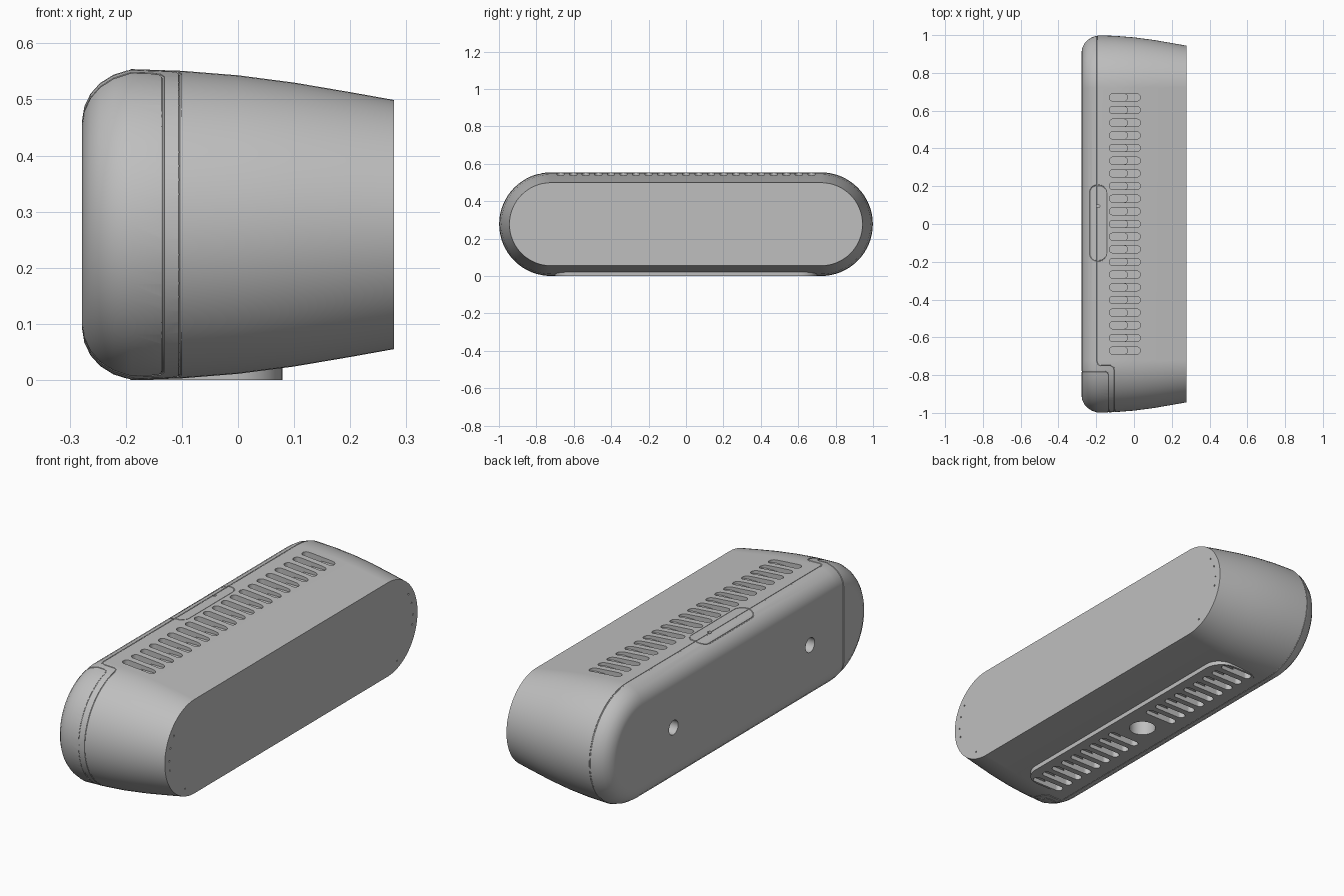
import bpy, bmesh
from math import pi, sin, cos, sqrt, asin, radians
from mathutils import Vector

if "Cube" in bpy.data.objects:
    bpy.data.objects.remove(bpy.data.objects["Cube"])

MID, HALF = 0.277, 0.722   # centre height, half length of the straight run
# Section radius along x, from the rounded back to the tapered front cap
PROFILE = [(-0.278, 0.185), (-0.274, 0.21), (-0.263, 0.233), (-0.246, 0.252),
           (-0.222, 0.267), (-0.19, 0.277), (-0.1, 0.274), (0, 0.266),
           (0.1, 0.253), (0.2, 0.236), (0.278, 0.222)]

grey = bpy.data.materials.new("light_grey")
grey.use_nodes = True
COLOUR = (0.52, 0.52, 0.52, 1)
grey.diffuse_color = COLOUR
grey.node_tree.nodes["Principled BSDF"].inputs["Base Color"].default_value = COLOUR


def radius(x):
    for (x0, r0), (x1, r1) in zip(PROFILE, PROFILE[1:]):
        if x <= x1:
            return r0 + (r1 - r0) * (x - x0) / (x1 - x0)
    return PROFILE[-1][1]


def surface(x, y, side):
    """Point on the shell above (side 1) or below (side -1) a plan position."""
    over = max(abs(y) - HALF, 0)
    return (x, y, MID + side * sqrt(radius(x) ** 2 - over ** 2))


def end_arc(x, end, start=0.0, n=32):
    """Path round one end of the shell from top to bottom."""
    r = radius(x)
    angles = [start + (pi - 2 * start) * i / n for i in range(n + 1)]
    return [(x, end * (HALF + r * sin(a)), MID + r * cos(a)) for a in angles]


def rounded(cx, cy, hx, hy, r, n=8):
    """Outline of a rounded rectangle."""
    pts = []
    for k, (sx, sy) in enumerate([(1, 1), (-1, 1), (-1, -1), (1, -1)]):
        for i in range(n + 1):
            a = (k + i / n) * pi / 2
            p = (cx + sx * (hx - r) + r * cos(a), cy + sy * (hy - r) + r * sin(a))
            if not pts or (Vector(p) - Vector(pts[-1])).length > 1e-5:
                pts.append(p)
    if (Vector(pts[0]) - Vector(pts[-1])).length < 1e-5:
        pts.pop()
    return pts


def prism(bm, pts, lo, hi, axis="z"):
    place = (lambda a, b, h: (a, b, h)) if axis == "z" else (lambda a, b, h: (h, a, b))
    rings = [[bm.verts.new(place(a, b, h)) for a, b in pts] for h in (lo, hi)]
    bm.faces.new(rings[0][::-1])
    bm.faces.new(rings[1])
    for i in range(len(pts)):
        j = (i + 1) % len(pts)
        bm.faces.new((rings[0][i], rings[0][j], rings[1][j], rings[1][i]))


def finish(bm, name):
    bmesh.ops.recalc_face_normals(bm, faces=bm.faces)
    mesh = bpy.data.meshes.new(name)
    bm.to_mesh(mesh)
    bm.free()
    mesh.materials.append(grey)
    obj = bpy.data.objects.new(name, mesh)
    bpy.context.collection.objects.link(obj)
    return obj


def combine(target, tool, operation="DIFFERENCE"):
    tool.hide_render = True
    mod = target.modifiers.new("combine", "BOOLEAN")
    mod.operation, mod.solver, mod.object = operation, "EXACT", tool
    bpy.context.view_layer.objects.active = target
    bpy.ops.object.modifier_apply(modifier=mod.name)
    bpy.data.objects.remove(tool)


def groove(target, path, width=0.003):
    """Cut a fine closed seam along a path on the shell."""
    bm = bmesh.new()
    n, m, rings = len(path), 6, []
    for i, p in enumerate(path):
        p = Vector(p)
        t = (Vector(path[(i + 1) % n]) - Vector(path[i - 1])).normalized()
        out = p - Vector((0, max(-HALF, min(HALF, p.y)), MID))
        side = t.cross(out).normalized()
        up = side.cross(t).normalized()
        rings.append([bm.verts.new(p + width * (side * cos(2 * pi * k / m) + up * sin(2 * pi * k / m)))
                      for k in range(m)])
    for i in range(n):
        a, b = rings[i], rings[(i + 1) % n]
        for k in range(m):
            bm.faces.new((a[k], a[(k + 1) % m], b[(k + 1) % m], b[k]))
    combine(target, finish(bm, "seam_cutter"))


# Shell: stadium sections lofted along x
bm = bmesh.new()
rings = []
for x, r in PROFILE:
    pts = end_arc(x, 1) + end_arc(x, -1)[::-1]
    rings.append([bm.verts.new(p) for p in pts])
for a, b in zip(rings, rings[1:]):
    for i in range(len(a)):
        j = (i + 1) % len(a)
        bm.faces.new((a[i], a[j], b[j], b[i]))
bm.faces.new(rings[0])
bm.faces.new(rings[-1])
body = finish(bm, "speaker_body")

# Flat foot pad
bm = bmesh.new()
prism(bm, rounded(-0.05, 0, 0.129, 0.7, 0.09), 0, 0.06)
combine(body, finish(bm, "foot_pad"), "UNION")

# Vent slots: shallow full length with a deeper half, above and below
PITCH = 0.067
for x0, x1, depth in ((-0.131, 0.034, 0.02), (-0.131, -0.034, 0.05)):
    bm = bmesh.new()
    cx, hx = (x0 + x1) / 2, (x1 - x0) / 2
    for i in range(-10, 11):
        outline = rounded(cx, i * PITCH, hx, 0.019, 0.019)
        prism(bm, outline, 0.547 - depth, 0.6)
        if abs(i) > 1:
            prism(bm, outline, -0.05, depth)
    combine(body, finish(bm, "vent_cutter"))

# Mounting holes: two in the back, a threaded socket underneath, a pinhole on top
bm = bmesh.new()
for y in (-0.53, 0.49):
    prism(bm, rounded(y, MID, 0.034, 0.034, 0.034), -0.35, -0.2, "x")
prism(bm, rounded(-0.05, 0, 0.06, 0.06, 0.06), -0.05, 0.09)
prism(bm, rounded(-0.19, 0.095, 0.009, 0.009, 0.009), 0.53, 0.6)
# Pinholes round the ends of the front cap
for end in (-1, 1):
    for angle in (-68, -14, 0, 18, 35):
        a = radians(angle)
        y, z = end * (HALF + 0.188 * cos(a)), MID + 0.188 * sin(a)
        prism(bm, rounded(y, z, 0.004, 0.004, 0.004, 3), 0.27, 0.3, "x")
combine(body, finish(bm, "hole_cutter"))

# Main seam: round the back half, stepping forward beside the end cover
BACK, FRONT, STEP = -0.195, -0.103, -0.75
top = [surface(FRONT, -0.775, 1), surface(FRONT - 0.005, -0.757, 1),
       surface(FRONT - 0.02, STEP, 1), surface(BACK + 0.02, STEP, 1),
       surface(BACK + 0.006, STEP + 0.006, 1), surface(BACK, STEP + 0.022, 1)]
flip = lambda p: (p[0], p[1], 2 * MID - p[2])
lead = asin((0.775 - HALF) / radius(FRONT))
groove(body, top + end_arc(BACK, 1) + [flip(p) for p in top[::-1]]
       + end_arc(FRONT, -1, lead)[::-1][1:-1])

# End cover seam: across the back and round the end
EDGE, CUT = -0.134, -0.78
xs = [x for x, r in PROFILE[:6]] + [-0.155]
top = [surface(x, CUT, 1) for x in xs] + [surface(EDGE - 0.005, CUT - 0.006, 1)]
lead = asin((-CUT + 0.02 - HALF) / radius(EDGE))
groove(body, top + end_arc(EDGE, -1, lead) + [flip(p) for p in top[::-1]])

# Button outline on top
groove(body, [surface(x, y, 1) for x, y in rounded(-0.189, 0.005, 0.045, 0.2, 0.04)])

# Smooth shading with crisp edges
bpy.ops.object.select_all(action="DESELECT")
body.select_set(True)
bpy.context.view_layer.objects.active = body
bpy.ops.object.shade_smooth_by_angle(angle=radians(30))
weighted = body.modifiers.new("even_normals", "WEIGHTED_NORMAL")
weighted.keep_sharp = True
